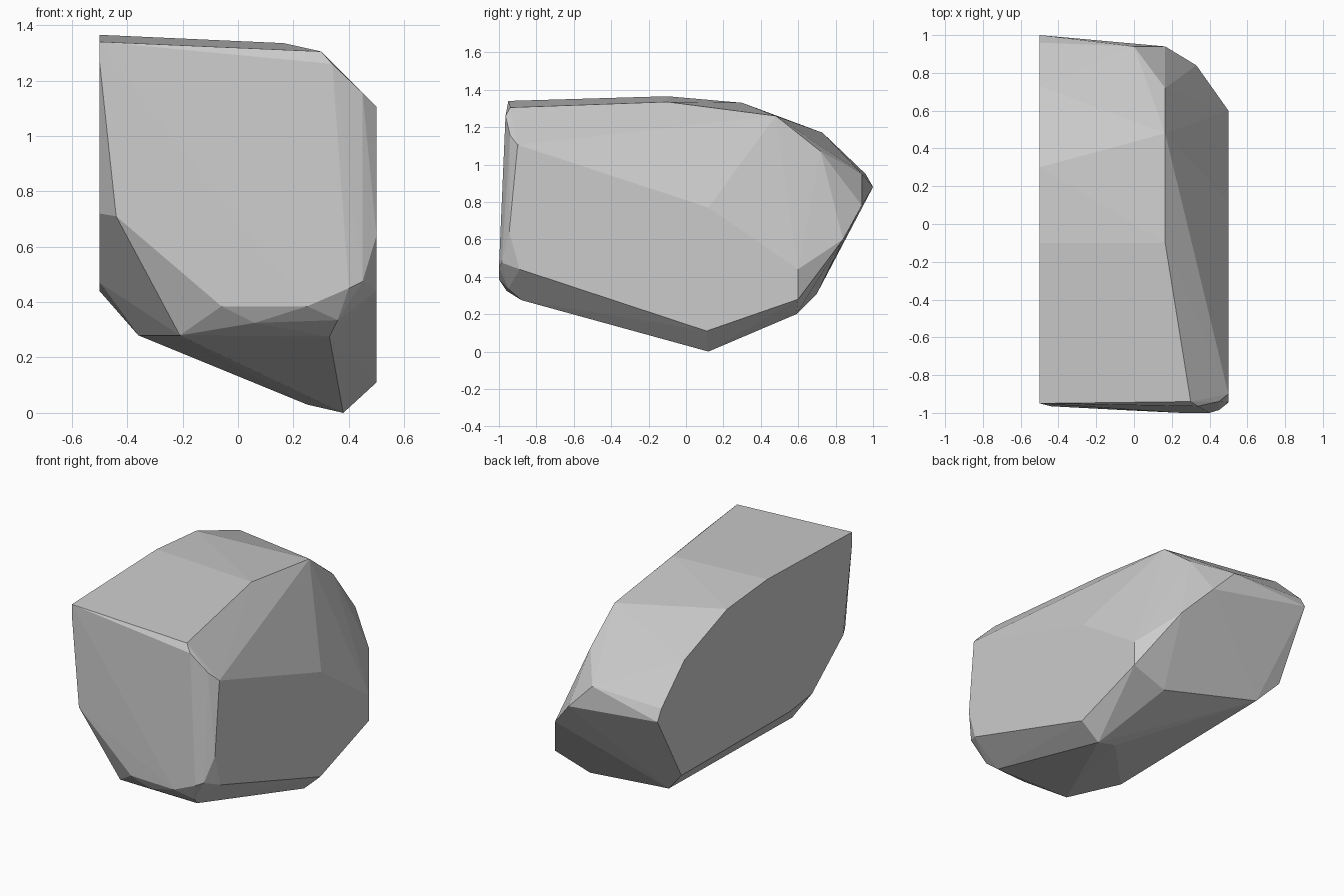
import bpy
import bmesh

# Corner points of the faceted boulder
LEFT = [(-0.95, 1.34), (-0.95, 1.27), (-0.1, 1.365), (0.3, 1.33), (0.73, 1.17),
        (0.96, 0.95), (1.0, 0.88), (0.76, 0.45), (-0.33, 0.44), (-0.55, 0.47), (-0.86, 0.72)]
RIGHT = [(-0.9, 1.105), (0.12, 0.77), (0.6, 0.44), (0.6, 0.28), (0.11, 0.11),
         (-0.89, 0.44), (-0.945, 0.64)]
RIDGE = [(0.3, -0.94, 1.305), (0.34, -0.965, 1.26), (0.45, -0.94, 1.155),
         (0.165, -0.1, 1.335), (0.165, 0.48, 1.26), (0.165, 0.72, 1.07)]
BACK = [(0.0, 0.94, 0.95), (0.165, 0.94, 0.78), (0.33, 0.84, 0.6)]
BASE = [(0.38, 0.12, 0.0), (0.25, 0.12, 0.03), (0.26, 0.59, 0.2), (-0.37, 0.7, 0.31),
        (-0.36, -0.55, 0.28), (-0.21, -0.88, 0.28), (0.33, -0.88, 0.275)]
FRONT = [(-0.44, -0.965, 0.71), (-0.06, -0.985, 0.385), (0.06, -0.96, 0.325),
         (0.25, -1.0, 0.385), (0.4, -1.0, 0.45), (0.45, -0.985, 0.475), (0.36, -0.95, 0.335)]

points = [(-0.5, y, z) for y, z in LEFT] + [(0.5, y, z) for y, z in RIGHT]
points += RIDGE + BACK + BASE + FRONT

# Wrap the corners in a flat-faced shell
bm = bmesh.new()
for p in points:
    bm.verts.new(p)
hull = bmesh.ops.convex_hull(bm, input=bm.verts)
loose = [v for v in bm.verts if not v.link_faces]
bmesh.ops.delete(bm, geom=loose, context='VERTS')
bmesh.ops.dissolve_limit(bm, angle_limit=0.01, verts=bm.verts, edges=bm.edges)
bmesh.ops.recalc_face_normals(bm, faces=bm.faces)

mesh = bpy.data.meshes.new("boulder")
bm.to_mesh(mesh)
bm.free()
boulder = bpy.data.objects.new("boulder", mesh)
bpy.context.collection.objects.link(boulder)

# Plain stone colour
stone = bpy.data.materials.new("stone grey")
stone.diffuse_color = (0.6, 0.6, 0.6, 1)
mesh.materials.append(stone)
